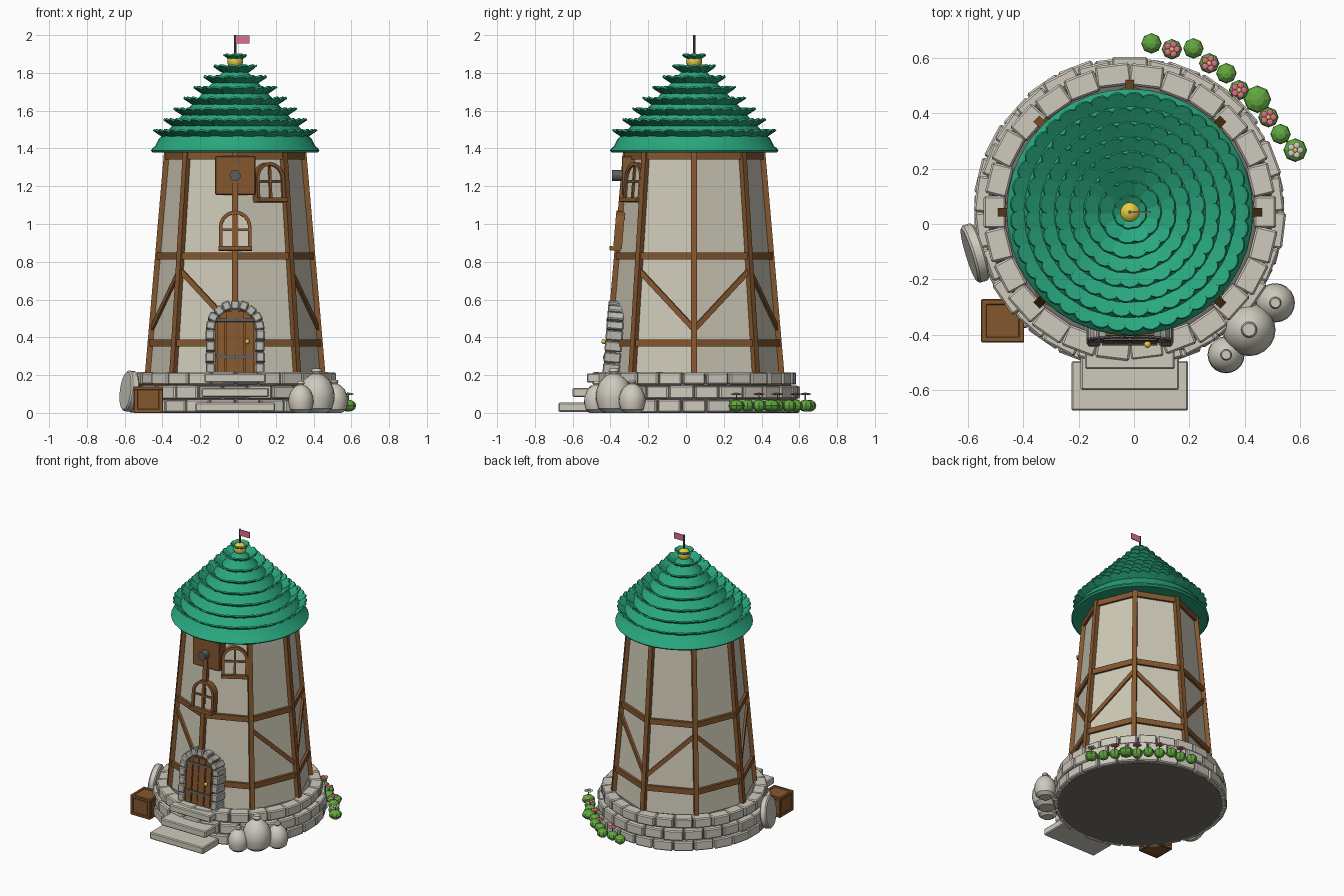
import bpy, bmesh, math, random
from mathutils import Vector, Matrix

if "Cube" in bpy.data.objects:
    bpy.data.objects.remove(bpy.data.objects["Cube"])
random.seed(4)
pi = math.pi
CX, CY = -0.015, 0.043          # tower axis
UP = Vector((0, 0, 1))

def mat(name, r, g, b):
    m = bpy.data.materials.new(name)
    m.diffuse_color = (r, g, b, 1)
    m.use_nodes = True
    m.node_tree.nodes["Principled BSDF"].inputs["Base Color"].default_value = m.diffuse_color
    return m
WALL = mat("plaster", .62, .59, .48)
STONE = mat("pale_stone", .62, .59, .51)
GREY = mat("grey_stone", .48, .47, .43)
MORTAR = mat("dark_mortar", .17, .16, .14)
WOOD = mat("timber", .235, .095, .028)
ROOF = mat("roof_green", .022, .39, .21)
LEAF = mat("leaf_green", .12, .39, .05)
IRON = mat("iron", .11, .11, .11)
PINK = mat("pink", .72, .16, .27)
GOLD = mat("gold", .78, .60, .06)

def finish(name, bm, m, smooth=False, bevel=0):
    bmesh.ops.recalc_face_normals(bm, faces=bm.faces)
    me = bpy.data.meshes.new(name)
    bm.to_mesh(me); bm.free()
    me.materials.append(m)
    o = bpy.data.objects.new(name, me)
    bpy.context.collection.objects.link(o)
    if smooth:
        bpy.context.view_layer.objects.active = o
        o.select_set(True)
        bpy.ops.object.shade_smooth_by_angle(angle=math.radians(35))
        o.select_set(False)
    if bevel:
        b = o.modifiers.new("bevel", 'BEVEL')
        b.width = bevel; b.segments = 1
    return o

def add_box(bm, M, c, s):
    bmesh.ops.create_cube(bm, size=1, matrix=M @ Matrix.Translation(c) @ Matrix.Diagonal((*s, 1)))

def box(name, c, s, m, M=Matrix(), bevel=0):
    bm = bmesh.new(); add_box(bm, M, c, s)
    return finish(name, bm, m, bevel=bevel)

def lathe(name, prof, loc, m, n=24, smooth=True):
    bm = bmesh.new()
    rings = [[bm.verts.new((loc[0] + r*math.cos(2*pi*i/n), loc[1] + r*math.sin(2*pi*i/n), loc[2] + z))
              for i in range(n)] for r, z in prof]
    for a, b in zip(rings, rings[1:]):
        for i in range(n):
            bm.faces.new((a[i], a[(i+1) % n], b[(i+1) % n], b[i]))
    bm.faces.new(rings[0]); bm.faces.new(rings[-1])
    return finish(name, bm, m, smooth)

def ball(name, loc, r, m, seg=16, sz=1, smooth=True):
    bm = bmesh.new()
    bmesh.ops.create_uvsphere(bm, u_segments=seg, v_segments=max(4, seg*3//4), radius=r,
                              matrix=Matrix.Translation(loc) @ Matrix.Diagonal((1, 1, sz, 1)))
    return finish(name, bm, m, smooth)

# ---- tower geometry helpers
Z0, Z1, R0, R1 = .17, 1.40, .459, .353
def rad(z): return R0 + (R1-R0)*(z-Z0)/(Z1-Z0)
TILT = math.atan((R0-R1)/(Z1-Z0))
def pt(k, z, extra=0):
    a = k*pi/4
    return Vector((CX + (rad(z)+extra)*math.cos(a), CY + (rad(z)+extra)*math.sin(a), z))

def beam(bm, p, q, w, d):
    """box from p to q, d deep in the direction away from the tower axis"""
    z = (q-p).normalized()
    mid = (p+q)/2
    out = Vector((mid.x-CX, mid.y-CY, 0))
    y = (out - z*out.dot(z)).normalized()
    M = Matrix((y.cross(z), y, z)).transposed().to_4x4()
    M.translation = mid
    add_box(bm, M, (0, 0, 0), (w, d, (q-p).length))

def wall_frame(deg, z, r, tilt=TILT):
    """local x = right, -y = outwards, z = up along the wall"""
    a = math.radians(deg)
    o = Vector((math.cos(a), math.sin(a), 0))
    out = o*math.cos(tilt) + UP*math.sin(tilt)
    up = UP*math.cos(tilt) - o*math.sin(tilt)
    M = Matrix((UP.cross(o), -out, up)).transposed().to_4x4()
    M.translation = Vector((CX, CY, z)) + o*r
    return M

def arch_path(w, h, n=12):
    return [(-w, 0)] + [(-w*math.cos(pi*i/n), h + w*math.sin(pi*i/n)) for i in range(n+1)] + [(w, 0)]

def arch_plate(name, w, h, y, d, m, M):
    bm = bmesh.new()
    f = bm.faces.new([bm.verts.new(M @ Vector((x, y, z))) for x, z in arch_path(w, h)])
    e = bmesh.ops.extrude_face_region(bm, geom=[f])
    bmesh.ops.translate(bm, vec=M.to_3x3() @ Vector((0, d, 0)),
                        verts=[v for v in e['geom'] if isinstance(v, bmesh.types.BMVert)])
    return finish(name, bm, m)

def arch_frame(name, wi, wo, h, y, d, m, M):
    bm = bmesh.new()
    rows = [[bm.verts.new(M @ Vector((x, yy, z))) for x, z in arch_path(w, h)]
            for w, yy in ((wi, y), (wo, y), (wo, y+d), (wi, y+d))]
    for a, b in zip(rows, rows[1:] + rows[:1]):
        for i in range(len(a)-1):
            bm.faces.new((a[i], a[i+1], b[i+1], b[i]))
    for i in (0, -1):
        bm.faces.new([r[i] for r in rows])
    return finish(name, bm, m)

# ---- stone plinth: dark core plus three courses of blocks
lathe("plinth_core", [(.535, 0), (.535, .14), (.515, .145), (.50, .20)], (CX, CY, 0), MORTAR, 32, False)
for c, (ro, z, h) in enumerate(((.560, .036, .068), (.556, .109, .070), (.532, .182, .066))):
    bm = bmesh.new(); n = 26
    for i in range(n):
        a = 2*pi*(i + .5*(c % 2))/n
        M = Matrix.Translation((CX, CY, 0)) @ Matrix.Rotation(a, 4, 'Z')
        j = random.uniform(-.006, .006)
        add_box(bm, M, (ro-.04+j, 0, z), (.08, 2*pi*ro/n - .009 + j, h + random.uniform(-.003, .003)))
    finish("stone_course", bm, STONE, bevel=.007)

# ---- octagonal tower wall
bm = bmesh.new()
lo = [bm.verts.new(pt(k, Z0)) for k in range(8)]
hi = [bm.verts.new(pt(k, Z1)) for k in range(8)]
for k in range(8):
    bm.faces.new((lo[k], lo[(k+1) % 8], hi[(k+1) % 8], hi[k]))
bm.faces.new(lo); bm.faces.new(hi)
finish("tower_wall", bm, WALL)

# ---- timber framing
bm = bmesh.new()
for k in range(8):
    beam(bm, pt(k, Z0, .004), pt(k, Z1, .004), .031, .036)
finish("corner_posts", bm, WOOD)
bm = bmesh.new()
for z in (.37, .83, 1.36):
    for k in range(8):
        p, q = pt(k, z, .003), pt(k+1, z, .003)
        M = Matrix.Translation((p+q)/2) @ Matrix.Rotation((k+.5)*pi/4, 4, 'Z')
        add_box(bm, M, (0, 0, 0), (.028, (q-p).length, .038))
finish("ring_beams", bm, WOOD)
bm = bmesh.new()
for k in (1, 3, 5, 7):           # braces fall away from the diagonal posts
    for s in (-1, 1):
        if (k, s) != (7, -1):    # window side stays plain
            beam(bm, pt(k, .755), pt(k+s, .445), .028, .026)
finish("braces", bm, WOOD)

# ---- roof: cone with eave, then upturned round shingles
lathe("roof_cone", [(.34, 1.385), (.437, 1.378), (.446, 1.388), (.438, 1.402), (.425, 1.41),
                    (.405, 1.45), (.352, 1.50), (.02, 1.855)], (CX, CY, 0), ROOF, 40)
bm = bmesh.new()
T = math.radians(33)
for k in range(8):
    ro, zt = .430 - .053*k, 1.502 + .057*k
    n = max(9, round(2*pi*ro/.066))
    w = 2*pi*ro/n*1.06
    L = min(.095, ro*.8)
    out = [(0, -w*.4), (L-w*.42, -w/2)] + \
          [(L - w*.42 + w*.42*math.cos(t), w/2*math.sin(t)) for t in (-pi/3, -pi/6, 0, pi/6, pi/3)] + \
          [(L-w*.42, w/2), (0, w*.4)]
    for i in range(n):
        M = (Matrix.Translation((CX, CY, zt)) @ Matrix.Rotation(2*pi*(i+.5*(k % 2))/n, 4, 'Z')
             @ Matrix.Translation((ro, 0, (i % 2)*.002)) @ Matrix.Rotation(-T, 4, 'Y'))
        top = [bm.verts.new(M @ Vector((x-L, y, 0))) for x, y in out]
        bot = [bm.verts.new(M @ Vector((x-L, y, -.010))) for x, y in out]
        bm.faces.new(top); bm.faces.new(bot)
        for j in range(len(out)):
            q = (j+1) % len(out)
            bm.faces.new((top[j], top[q], bot[q], bot[j]))
finish("roof_shingles", bm, ROOF)
ball("finial_ball", (CX, CY, 1.862), .042, GOLD)
lathe("flag_pole", [(.006, 1.86), (.006, 2.0)], (CX, CY, 0), IRON, 8)
box("flag", (CX+.04, CY, 1.976), (.072, .006, .042), PINK)

# ---- door with stone arch
M = wall_frame(-90, .205, rad(.205))
H, W = .235, .108
arch_plate("door_panel", W, H, -.018, .05, WOOD, M)
bm = bmesh.new()
for i in range(4):
    x = -.075 + .05*i
    h = H + math.sqrt(W*W-(abs(x)+.022)**2)
    add_box(bm, M, (x, -.021, h/2), (.042, .012, h))
finish("door_planks", bm, WOOD)
for z in (.09, .285):
    box("door_strap", (0, -.029, z), (.2, .008, .018), IRON, M)
ball("door_knob", M @ Vector((.064, -.037, .17)), .013, GOLD, 10)
bm = bmesh.new()
for s in (-1, 1):
    for i in range(4):
        add_box(bm, M, (s*(.130 + .003*(i % 2)), .015, .03+.059*i), (.048, .09, .054))
for i in range(9):
    A = M @ Matrix.Translation((0, 0, H)) @ Matrix.Rotation(pi*(i-4)/9, 4, 'Y')
    add_box(bm, A, (0, .015, .131 + .003*(i % 2)), (.044, .09, .048))
finish("door_arch_stones", bm, GREY, bevel=.006)

# ---- arched windows
def window(deg, z, r):
    M = wall_frame(deg, z, r)
    arch_plate("window_pane", .072, .115, -.018, .03, WALL, M)
    arch_frame("window_frame", .068, .086, .115, -.030, .046, WOOD, M)
    box("window_mullion", (0, -.022, .09), (.014, .012, .18), WOOD, M)
    box("window_bar", (0, -.022, .1), (.14, .012, .012), WOOD, M)
    box("window_sill", (0, -.020, 0), (.176, .058, .022), WOOD, M)
window(-90, .868, rad(.868))
window(-60, 1.125, rad(1.125)*.945)

# ---- sail bearing box and shaft stub
box("bearing_box", (CX, -.285, 1.257), (.213, .11, .205), WOOD, bevel=.005)
bm = bmesh.new()
bmesh.ops.create_cone(bm, cap_ends=True, segments=16, radius1=.029, radius2=.029, depth=.06,
                      matrix=Matrix.Translation((CX, -.362, 1.257)) @ Matrix.Rotation(pi/2, 4, 'X'))
finish("shaft_stub", bm, IRON, True)

# ---- front steps
for hw, yf, z in ((.211, -.675, .03), (.178, -.60, .108), (.162, -.525, .185)):
    box("step", (CX, yf+.09, z), (2*hw, .18, .048), STONE, bevel=.006)

# ---- sacks, crate and millstone
for x, y, r, h in ((.416, -.382, .096, .235), (.511, -.285, .071, .175), (.333, -.473, .067, .168)):
    prof = [(.55, 0), (.86, .1), (1, .32), (.96, .52), (.75, .72), (.42, .84), (.22, .88), (.30, .93), (.24, 1)]
    lathe("sack", [(a*r, b*h) for a, b in prof], (x, y, 0), STONE, 20)
C = Matrix.Translation((-.475, -.350, .07))
box("crate", (0, 0, 0), (.14, .14, .13), WOOD, C)
bm = bmesh.new()
for a in (-1, 1):
    for b in (-1, 1):
        add_box(bm, C, (a*.066, b*.066, 0), (.022, .022, .14))
        add_box(bm, C, (0, a*.068, b*.06), (.155, .02, .02))
        add_box(bm, C, (a*.068, 0, b*.06), (.02, .155, .02))
finish("crate_edges", bm, WOOD, bevel=.003)
bm = bmesh.new()
bmesh.ops.create_cone(bm, cap_ends=True, segments=24, radius1=.108, radius2=.108, depth=.045,
                      matrix=Matrix.Translation((-.575, -.105, .115)) @ Matrix.Rotation(math.radians(17), 4, 'Z')
                      @ Matrix.Rotation(-pi/2+.12, 4, 'Y'))
finish("millstone", bm, STONE, True, .008)

# ---- hedge with flowers
hedge = ((.063, .653), (.137, .632), (.215, .635), (.272, .581), (.334, .545),
         (.380, .484), (.446, .451), (.486, .386), (.530, .325), (.583, .267))
for i, (x, y) in enumerate(hedge):
    r = .05 if i == 6 else .043 if i == 9 else .037
    ball("bush", (x, y, .038), r, LEAF, 8, .032/r, False)
    if i % 2:
        lathe("flower_stem", [(.004, .04), (.004, .1)], (x, y, 0), LEAF, 6)
        for p in range(5):
            a = 2*pi*p/5
            ball("petal", (x+.018*math.cos(a), y+.018*math.sin(a), .1), .0125, STONE if i == 9 else PINK, 8, .35)
        ball("flower_heart", (x, y, .103), .009, GOLD, 8, .6)
